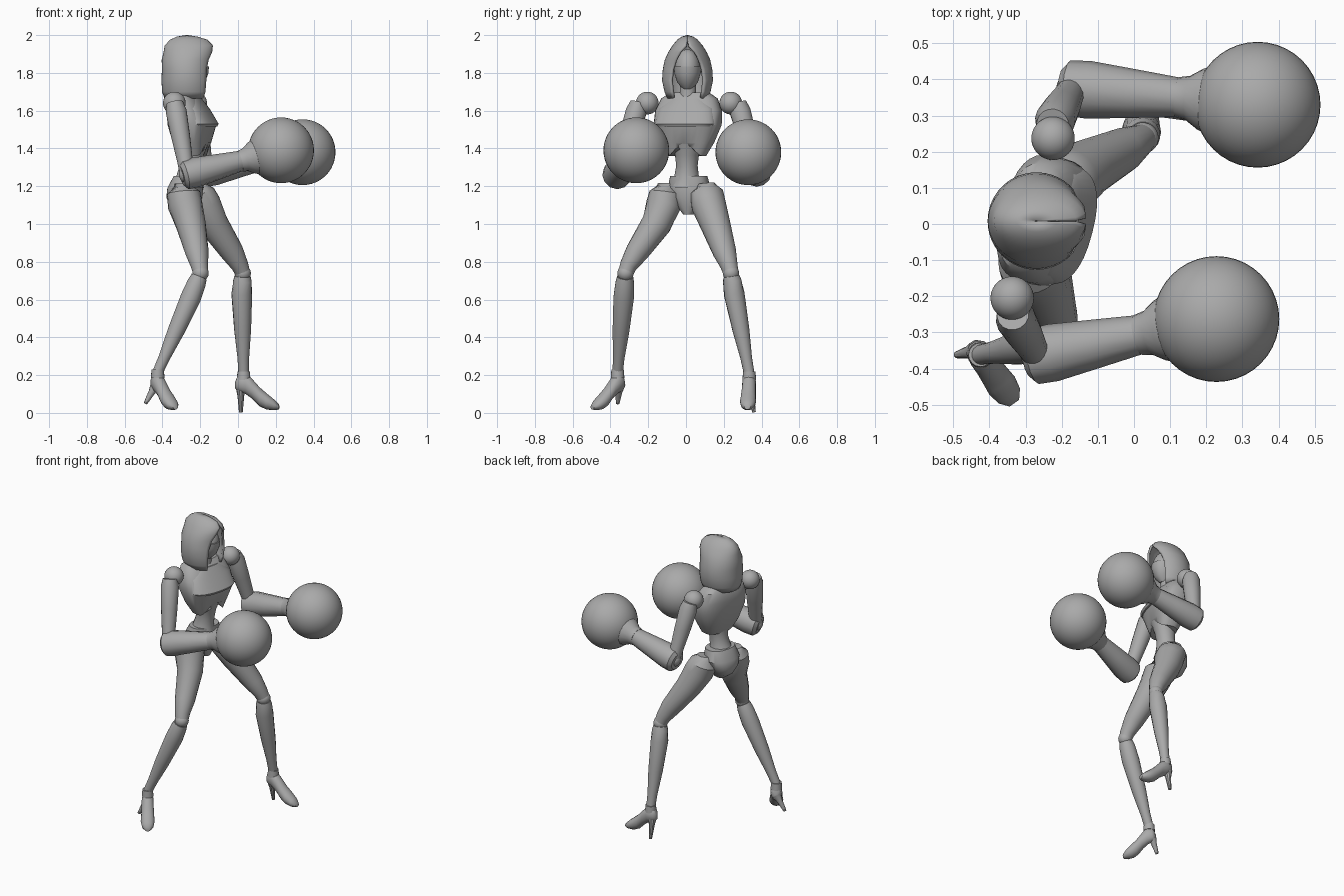
import bpy, bmesh
from math import sin, cos, pi, asin, radians, copysign
from mathutils import Vector, Matrix

cube = bpy.data.objects.get("Cube")
if cube:
    bpy.data.objects.remove(cube)

grey = bpy.data.materials.new("plain grey")
grey.use_nodes = True
grey.diffuse_color = (0.4, 0.4, 0.4, 1)
grey.node_tree.nodes["Principled BSDF"].inputs["Base Color"].default_value = (0.4, 0.4, 0.4, 1)

BODY = Matrix.Translation((-0.28, 0.018, 0)) @ Matrix.Rotation(radians(-14.5), 4, "Z")
HEAD = Matrix.Translation((-0.27, 0.008, 0))


def finish(name, bm, angle=35):
    bmesh.ops.recalc_face_normals(bm, faces=bm.faces)
    mesh = bpy.data.meshes.new(name)
    bm.to_mesh(mesh)
    bm.free()
    mesh.materials.append(grey)
    obj = bpy.data.objects.new(name, mesh)
    bpy.context.collection.objects.link(obj)
    bpy.ops.object.select_all(action="DESELECT")
    obj.select_set(True)
    bpy.context.view_layer.objects.active = obj
    bpy.ops.object.shade_smooth_by_angle(angle=radians(angle))
    return obj


def loft(name, rings, closed=True, caps=True, angle=35):
    """Skin a list of equal rings of points."""
    bm = bmesh.new()
    rows = [[bm.verts.new(p) for p in ring] for ring in rings]
    n = len(rows[0])
    for a, b in zip(rows, rows[1:]):
        for i in range(n if closed else n - 1):
            j = (i + 1) % n
            bm.faces.new((a[i], a[j], b[j], b[i]))
    if caps:
        bm.faces.new(rows[0])
        bm.faces.new(rows[-1])
    return finish(name, bm, angle)


def tube(name, stations, segs=20):
    """Round limb through (point, radius) stations."""
    pts = [Vector(p) for p, r in stations]
    rings = []
    for k, (p, r) in enumerate(stations):
        axis = pts[min(k + 1, len(pts) - 1)] - pts[max(k - 1, 0)]
        q = axis.to_track_quat("Z", "Y")
        rings.append([pts[k] + q @ Vector((r * cos(2 * pi * i / segs), r * sin(2 * pi * i / segs), 0))
                      for i in range(segs)])
    return loft(name, rings)


def ball(name, centre, radius, scale=(1, 1, 1)):
    bm = bmesh.new()
    bmesh.ops.create_uvsphere(bm, u_segments=40, v_segments=24, radius=radius)
    bmesh.ops.scale(bm, vec=scale, verts=bm.verts)
    bmesh.ops.translate(bm, vec=centre, verts=bm.verts)
    return finish(name, bm, 60)


def slab(name, levels, frame, power=0.8, arch=0.0, segs=32):
    """Stacked body sections: (z, back, front, half width)."""
    rings = []
    for k, (z, back, front, half) in enumerate(levels):
        ring = []
        for i in range(segs):
            c, s = cos(2 * pi * i / segs), sin(2 * pi * i / segs)
            x = (back + front) / 2 + (front - back) / 2 * copysign(abs(c) ** power, c)
            y = half * copysign(abs(s) ** power, s)
            lift = arch * max(c, 0) ** 6 if k == 0 else 0
            ring.append(frame @ Vector((x, y, z + lift)))
        rings.append(ring)
    return loft(name, rings)


# Hood: open-fronted shell closing to a peak
hood_levels = [(1.665, .12, .108, .075), (1.70, .132, .122, .082), (1.76, .135, .135, .088),
               (1.82, .133, .131, .08), (1.87, .134, .12, .062), (1.91, .134, .102, .04),
               (1.945, .128, .08, .008), (1.975, .10, .055, .001), (1.992, .055, .03, .001),
               (2.0, .004, .003, .0001)]
rings = []
for z, depth, half, gap in hood_levels:
    t0 = asin(gap / half)
    ring = []
    for i in range(37):
        t = t0 + (2 * pi - 2 * t0) * i / 36
        ring.append(HEAD @ Vector((depth * cos(t) + (.01 if z > 1.9 and z < 1.99 else 0), half * sin(t), z)))
    rings.append(ring)
hood = loft("hood", rings, closed=False, caps=False, angle=50)
shell = hood.modifiers.new("thickness", "SOLIDIFY")
shell.thickness = 0.014
shell.offset = -1

# Face, mask over the mouth, and neck
ball("face", (-0.235, 0.008, 1.82), 0.1, (.75, .66, 1.05))
slab("face_mask", [(1.715, -.01, .06, .025), (1.75, -.03, .095, .055), (1.80, -.04, .114, .07),
                   (1.835, -.04, .116, .071)], HEAD, 1)
tube("neck", [((-.265, .01, 1.62), .06), ((-.26, .01, 1.70), .043), ((-.25, .01, 1.77), .042)])

# Chest, bust plate, waist, pelvis
slab("chest", [(1.36, -.02, .115, .10), (1.43, -.055, .13, .14), (1.525, -.08, .155, .18),
               (1.60, -.085, .115, .178), (1.665, -.08, .075, .15), (1.695, -.06, .05, .105)],
     BODY, 0.75, arch=0.06)
slab("bust_plate", [(1.515, .02, .162, .15), (1.53, .0, .17, .165), (1.61, .0, .12, .15),
                    (1.665, .0, .082, .09)], BODY, 0.85)
tube("waist", [((-.235, .005, 1.45), .085), ((-.245, .005, 1.37), .064), ((-.25, .005, 1.31), .057),
               ((-.26, .003, 1.25), .066), ((-.265, .003, 1.20), .085)])
slab("pelvis", [(1.05, -.02, .06, .025), (1.09, -.075, .075, .06), (1.14, -.098, .088, .095),
                (1.19, -.09, .09, .115), (1.255, -.055, .085, .098)], BODY, 0.85)


def arm(side, shoulder, start, elbow, wrist, fist):
    """Jointed arm ending in a big round fist."""
    ball(side + "_shoulder", shoulder, 0.06)
    a, e, w, f = (Vector(p) for p in (start, elbow, wrist, fist))
    tube(side + "_upper_arm", [(a, .045), (a.lerp(e, .12), .056), (a.lerp(e, .45), .051),
                               (a.lerp(e, .8), .042), (e, .04)], 16)
    ball(side + "_elbow", e, 0.045)
    tube(side + "_forearm", [(e.lerp(w, -.1), .055), (e.lerp(w, -.04), .077), (e.lerp(w, .15), .08),
                             (e.lerp(w, .55), .068), (w, .054)], 12)
    d = (f - w).normalized()
    tube(side + "_cuff", [(w - d * .01, .056), (w + d * .02, .062), (w + d * .055, .085), (w + d * .1, .1)], 16)
    ball(side + "_fist", f, 0.174)


arm("right", (-.337, -.205, 1.64), (-.335, -.25, 1.64), (-.268, -.365, 1.262),
    (.02, -.305, 1.335), (.228, -.263, 1.39))
arm("left", (-.224, .237, 1.64), (-.225, .275, 1.64), (-.17, .375, 1.275),
    (.13, .35, 1.34), (.342, .33, 1.38))


def leg(side, thigh, knee, calf, ankle, toe, heel, size):
    """Thigh, knee, shin and high-heeled foot."""
    k, a = Vector(knee), Vector(ankle)
    tube(side + "_thigh", [(p, r) for p, r in zip(thigh, (.045, .088, .092, .08, .062, .046))] + [(k, .04)], 20)
    ball(side + "_knee", k, 0.043)
    c = Vector(calf)
    tube(side + "_shin", [(k.lerp(c, .15), .043), (k.lerp(c, .4), .05), (c, .055), (c.lerp(a, .45), .045),
                          (c.lerp(a, .8), .031), (a, .028)], 16)
    tube(side + "_ankle_collar", [(a + Vector((0, 0, .015)), .033), (a - Vector((0, 0, .03)), .036)], 16)
    d = Vector((toe[0] - a.x, toe[1] - a.y, 0)).normalized()
    s = Vector((-d.y, d.x, 0))
    rings = []
    for t, low, high, half in ((-.045, .13, .165, .012), (-.03, .115, .20, .03), (.01, .10, .212, .037),
                               (.045, .075, .18, .037), (.085, .035, .135, .04), (.12, .018, .105, .043),
                               (.16, .014, .072, .036), (.188, .018, .045, .016)):
        mid = Vector((a.x, a.y, (low + high) / 2)) + d * t * size
        rings.append([mid + s * half * cos(2 * pi * i / 16) + Vector((0, 0, (high - low) / 2 * sin(2 * pi * i / 16)))
                      for i in range(16)])
    loft(side + "_foot", rings, angle=50)
    top = Vector((a.x, a.y, .15)) - d * .015
    h = Vector(heel)
    tube(side + "_heel", [(top, .03), (top.lerp(h, .4), .018), (h, .01)], 10)


leg("right", ((-.29, -.105, 1.215), (-.288, -.105, 1.165), (-.28, -.12, 1.10), (-.25, -.157, 1.0),
              (-.217, -.26, .85), (-.204, -.305, .78)),
    (-.198, -.32, .74), (-.25, -.33, .61), (-.425, -.362, .215), (-.335, -.49), (-.49, -.362, .05), .87)
leg("left", ((-.215, .105, 1.215), (-.212, .11, 1.165), (-.18, .12, 1.10), (-.13, .155, 1.0),
             (-.03, .205, .85), (.01, .228, .78)),
    (.025, .238, .74), (.02, .255, .63), (.03, .335, .205), (.21, .325), (.015, .36, .003), 1.0)
